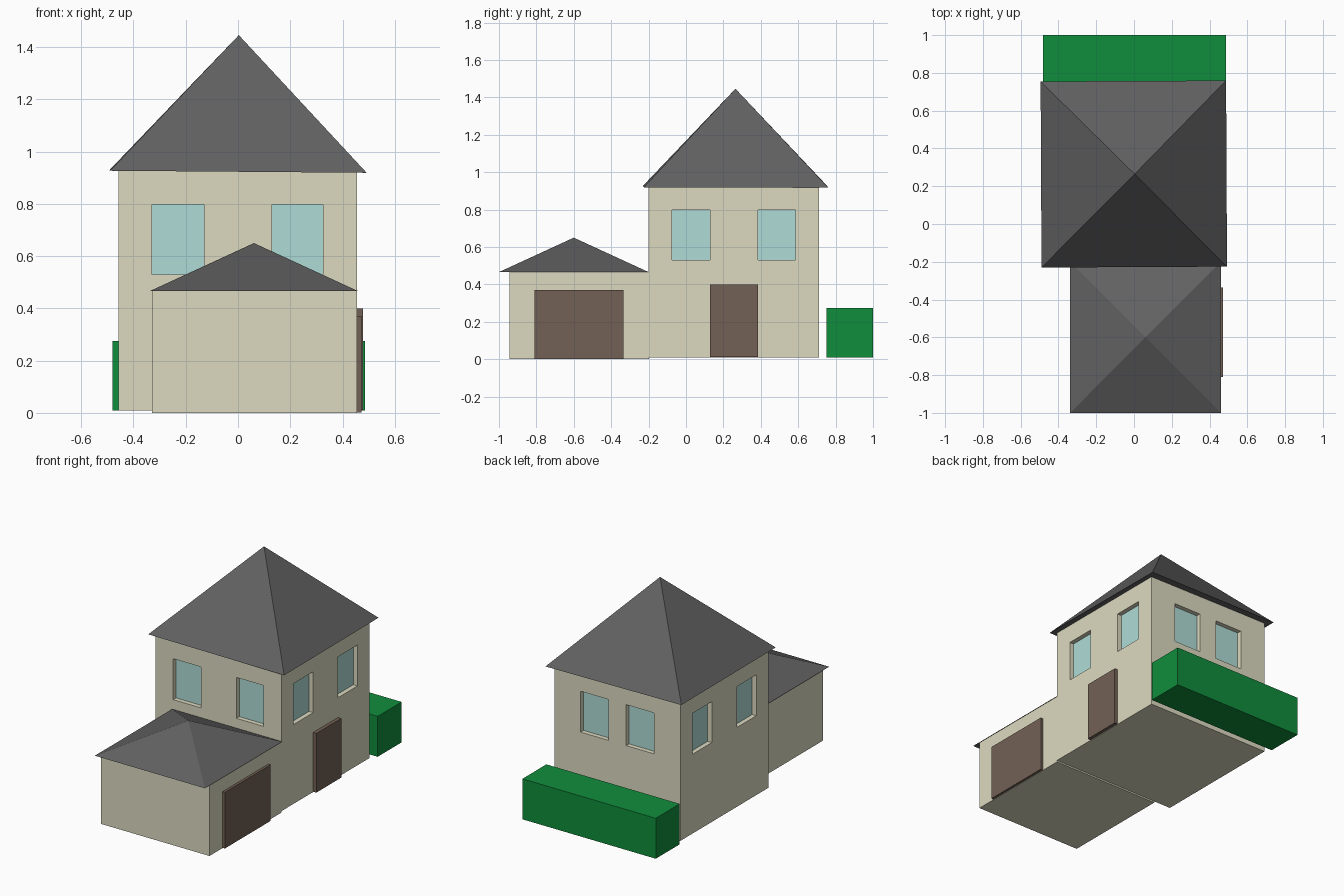
import bpy
from math import pi, sqrt

if "Cube" in bpy.data.objects:
    bpy.data.objects.remove(bpy.data.objects["Cube"])


def material(name, r, g, b):
    m = bpy.data.materials.new(name)
    m.diffuse_color = (r, g, b, 1)
    m.use_nodes = True
    m.node_tree.nodes["Principled BSDF"].inputs["Base Color"].default_value = m.diffuse_color
    return m


CREAM = material("cream_render", 0.72, 0.70, 0.53)
SLATE = material("dark_slate", 0.12, 0.12, 0.12)
BROWN = material("brown_wood", 0.17, 0.12, 0.09)
GREEN = material("hedge_green", 0.005, 0.27, 0.045)
GLASS = material("pale_glass", 0.43, 0.72, 0.68)


def box(name, x, y, z, mat):
    """Box from (min, max) pairs along each axis."""
    lo, hi = zip(x, y, z)
    bpy.ops.mesh.primitive_cube_add(size=1)
    ob = bpy.context.object
    ob.name = name
    for v in ob.data.vertices:
        v.co = [(a + b) / 2 + c * (b - a) for a, b, c in zip(lo, hi, v.co)]
    ob.data.materials.append(mat)
    return ob


def pyramid_roof(name, x, y, z, tilt=0, twist=0):
    """Four-sided roof with a closed underside."""
    sx, sy, sz = x[1] - x[0], y[1] - y[0], z[1] - z[0]
    bpy.ops.mesh.primitive_cone_add(vertices=4, radius1=sqrt(0.5), depth=1,
                                    rotation=(0, 0, pi / 4))
    bpy.ops.object.transform_apply(rotation=True)
    ob = bpy.context.object
    ob.name = name
    for v in ob.data.vertices:
        v.co = (v.co.x * sx, v.co.y * sy, (v.co.z + 0.5) * sz)
    ob.location = (sum(x) / 2, sum(y) / 2, z[0])
    ob.rotation_euler = (0, tilt, twist)
    ob.data.materials.append(SLATE)
    return ob


# Walls
X, Y = (-0.457, 0.456), (-0.2, 0.712)
house = box("house_walls", X, Y, (0.01, 0.925), CREAM)
box("garage_walls", (-0.33, 0.455), (-0.945, -0.198), (0, 0.466), CREAM)

# Roofs
pyramid_roof("house_roof", (-0.492, 0.49), (-0.228, 0.757), (0.923, 1.446), 0.008, 0.005)
pyramid_roof("garage_roof", (-0.338, 0.46), (-1.0, -0.2), (0.466, 0.65))

# Doors and hedge
box("garage_door", (0.445, 0.472), (-0.81, -0.335), (0.002, 0.37), BROWN)
box("front_door", (0.445, 0.479), (0.127, 0.385), (0.012, 0.40), BROWN)
box("hedge", (-0.481, 0.486), (0.752, 1.0), (0.01, 0.275), GREEN)

# Recessed windows: two per wall, each cut into the wall with a pane behind
WZ, DEPTH = (0.53, 0.798), 0.03
front = [(-0.33, -0.13), (0.13, 0.325)]
back = [(-0.265, -0.065), (0.065, 0.265)]
sides = [(-0.075, 0.127), (0.385, 0.585)]
walls = [("front", 1, Y[0], 1, front), ("back", 1, Y[1], -1, back),
         ("left", 0, X[0], 1, sides), ("right", 0, X[1], -1, sides)]
for wall, axis, face, inward, spans in walls:
    for i, span in enumerate(spans):
        def slab(name, a, b, mat):
            depth = tuple(sorted((face + inward * a, face + inward * b)))
            x, y = (depth, span) if axis == 0 else (span, depth)
            return box(name, x, y, WZ, mat)

        cutter = slab("window_cutter", -0.05, DEPTH + 0.005, CREAM)
        mod = house.modifiers.new("window_recess", "BOOLEAN")
        mod.operation, mod.solver, mod.object = "DIFFERENCE", "EXACT", cutter
        bpy.context.view_layer.objects.active = house
        bpy.ops.object.modifier_apply(modifier=mod.name)
        bpy.data.objects.remove(cutter)
        slab(f"{wall}_window_{i + 1}", DEPTH, DEPTH + 0.005, GLASS)
